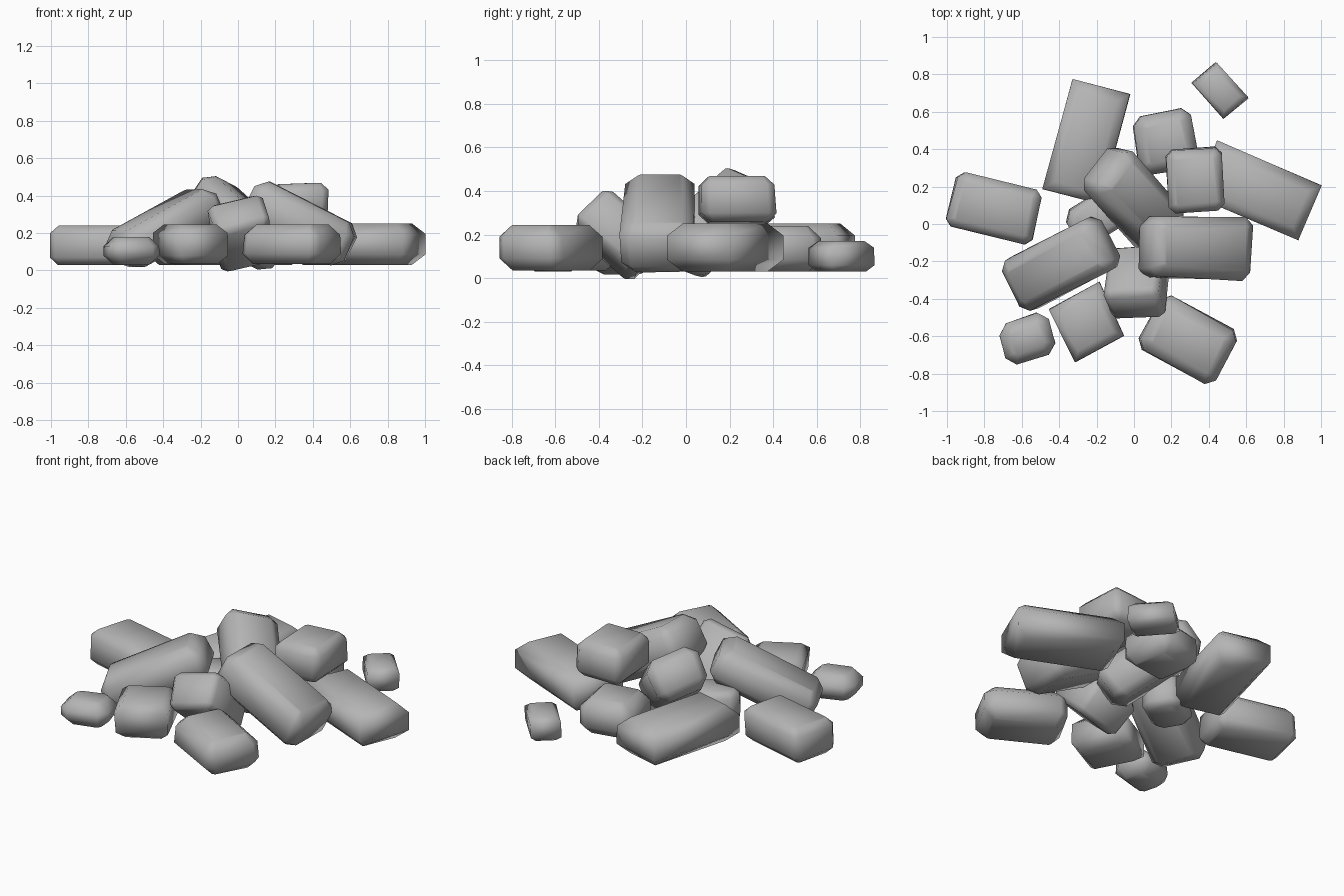
import bpy, bmesh, math, random
from mathutils import Euler, Vector

random.seed(4)
if "Cube" in bpy.data.objects:
    bpy.data.objects.remove(bpy.data.objects["Cube"])

stone_grey = bpy.data.materials.new("stone_grey")
stone_grey.use_nodes = True
GREY = (0.46, 0.46, 0.46, 1)
stone_grey.diffuse_color = GREY
stone_grey.node_tree.nodes["Principled BSDF"].inputs["Base Color"].default_value = GREY


def stone(name, centre, size, yaw, pitch=0, roll=0, corner=0.045, edge=0.055, jitter=0.01):
    """Roughly hewn block: uneven box, cut corners, chamfered top and bottom rims."""
    bm = bmesh.new()
    bmesh.ops.create_cube(bm, size=1)
    for v in bm.verts:
        v.co = Vector(a * b for a, b in zip(v.co, size))
        v.co.x += random.uniform(-jitter, jitter)
        v.co.y += random.uniform(-jitter, jitter)

    def is_upright(e):
        return all(abs(f.normal.z) < 0.5 for f in e.link_faces)

    bm.normal_update()
    if corner:
        bmesh.ops.bevel(bm, geom=[e for e in bm.edges if is_upright(e)],
                        offset=corner, segments=1, affect='EDGES')
        bm.normal_update()
    bmesh.ops.bevel(bm, geom=[e for e in bm.edges if not is_upright(e)],
                    offset=edge, segments=1, affect='EDGES', clamp_overlap=True)
    bmesh.ops.recalc_face_normals(bm, faces=bm.faces)
    mesh = bpy.data.meshes.new(name)
    bm.to_mesh(mesh)
    bm.free()
    mesh.materials.append(stone_grey)
    ob = bpy.data.objects.new(name, mesh)
    ob.location = centre
    ob.rotation_euler = Euler([math.radians(a) for a in (roll, pitch, yaw)])
    bpy.context.collection.objects.link(ob)
    bpy.ops.object.select_all(action='DESELECT')
    ob.select_set(True)
    bpy.context.view_layer.objects.active = ob
    bpy.ops.object.shade_smooth_by_angle(angle=math.radians(75))


# Flat stones around the base
stone("left_base_stone", (-0.745, 0.085, 0.135), (0.47, 0.29, 0.21), -14, corner=0.035, edge=0.04)
stone("back_long_stone", (-0.255, 0.44, 0.14), (0.61, 0.32, 0.22), 75, corner=0, jitter=0.003)
stone("right_long_stone", (0.66, 0.18, 0.14), (0.61, 0.32, 0.22), -23, corner=0, jitter=0.003)
stone("back_middle_stone", (0.17, 0.44, 0.135), (0.32, 0.32, 0.21), 10)
stone("front_middle_stone", (-0.25, -0.525, 0.14), (0.3, 0.31, 0.21), 27, corner=0, edge=0.045)
stone("front_right_stone", (0.29, -0.62, 0.14), (0.47, 0.32, 0.21), -28)

# Small loose stones
stone("back_small_stone", (0.465, 0.715, 0.1), (0.26, 0.17, 0.14), -48, corner=0, edge=0.03, jitter=0.01)
stone("front_small_stone", (-0.57, -0.615, 0.105), (0.28, 0.23, 0.15), 18, corner=0.05, edge=0.05)
stone("buried_stone", (-0.21, 0.03, 0.13), (0.27, 0.22, 0.2), 32, corner=0.05, edge=0.03)

# Tilted and stacked stones
stone("left_leaning_stone", (-0.39, -0.215, 0.225), (0.61, 0.3, 0.22), 27, pitch=-26)
stone("right_leaning_stone", (0.325, -0.125, 0.255), (0.61, 0.33, 0.25), -2, pitch=27)
stone("front_propped_stone", (0.015, -0.315, 0.2), (0.36, 0.29, 0.22), 82, pitch=41, roll=-18,
      corner=0.03, edge=0.03)
stone("centre_leaning_stone", (0.0, 0.13, 0.25), (0.58, 0.3, 0.25), -48, pitch=32, roll=-20)
stone("top_block", (0.325, 0.235, 0.36), (0.3, 0.34, 0.21), 3, pitch=-2, corner=0.035, edge=0.04)
